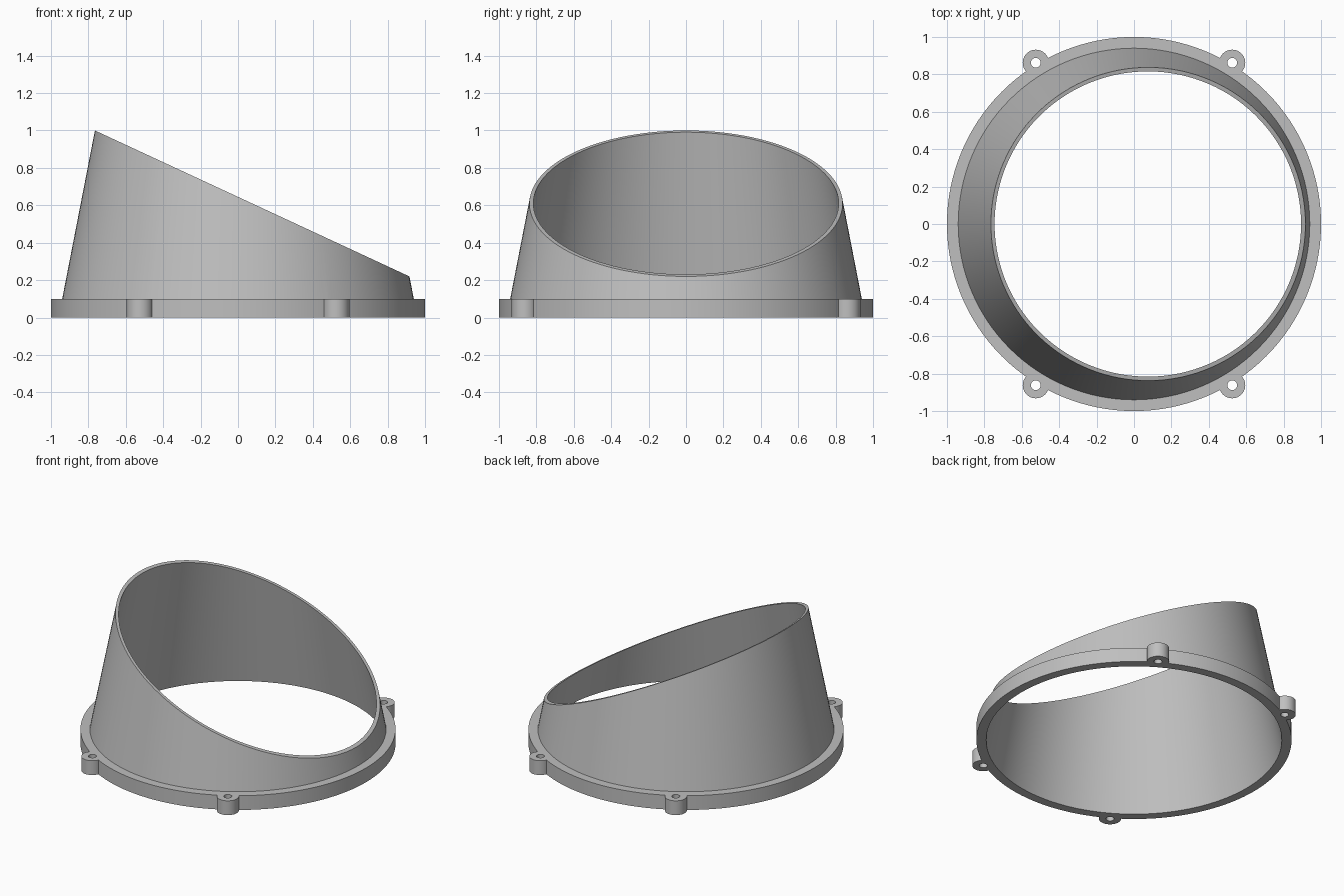
import bpy, bmesh, math

cube = bpy.data.objects.get("Cube")
if cube:
    bpy.data.objects.remove(cube, do_unlink=True)

SEGMENTS = 128
FLANGE_H = 0.1
TAPER = 0.1944                 # radius lost per unit of height
OUTER, INNER = 0.9594, 0.9380  # wall radii at the base
CUT_Z, CUT_SLOPE = 0.645, 0.464  # slanted rim plane: z = CUT_Z - CUT_SLOPE * x

grey = bpy.data.materials.new("plain grey")
grey.use_nodes = True
colour = (0.52, 0.52, 0.52, 1)
grey.diffuse_color = colour
grey.node_tree.nodes["Principled BSDF"].inputs["Base Color"].default_value = colour


def make_object(name, bm):
    bmesh.ops.recalc_face_normals(bm, faces=bm.faces)
    mesh = bpy.data.meshes.new(name)
    bm.to_mesh(mesh)
    bm.free()
    mesh.materials.append(grey)
    obj = bpy.data.objects.new(name, mesh)
    bpy.context.collection.objects.link(obj)
    return obj


def rim_point(base, c):
    """Radius and height where a tapered wall meets the slanted plane."""
    z = (CUT_Z - CUT_SLOPE * base * c) / (1 - CUT_SLOPE * TAPER * c)
    return base - TAPER * z, z


def cylinder(name, x, y, radius, z0, z1, sides):
    bm = bmesh.new()
    bmesh.ops.create_cone(bm, cap_ends=True, segments=sides, radius1=radius,
                          radius2=radius, depth=z1 - z0)
    bmesh.ops.translate(bm, verts=bm.verts, vec=(x, y, (z0 + z1) / 2))
    return make_object(name, bm)


# Tapered sleeve and base flange as one closed, revolved section
bm = bmesh.new()
sections = []
for i in range(SEGMENTS):
    a = 2 * math.pi * i / SEGMENTS
    c, s = math.cos(a), math.sin(a)
    profile = [(INNER, 0), (1, 0), (1, FLANGE_H),
               (OUTER - TAPER * FLANGE_H, FLANGE_H),
               rim_point(OUTER, c), rim_point(INNER, c)]
    sections.append([bm.verts.new((r * c, r * s, z)) for r, z in profile])
for i, here in enumerate(sections):
    after = sections[(i + 1) % SEGMENTS]
    for j in range(len(here)):
        k = (j + 1) % len(here)
        bm.faces.new((here[j], after[j], after[k], here[k]))
body = make_object("angled_sleeve_with_flange", bm)

# Screw lugs joined to the flange, then drilled through
spots = [(sx * 0.525, sy * 0.862) for sx in (-1, 1) for sy in (-1, 1)]
tools = [(cylinder("screw_lug", x, y, 0.07, 0, FLANGE_H, 40), 'UNION') for x, y in spots]
tools += [(cylinder("screw_hole", x, y, 0.026, -0.05, FLANGE_H + 0.05, 24), 'DIFFERENCE')
          for x, y in spots]
for tool, operation in tools:
    mod = body.modifiers.new(tool.name, 'BOOLEAN')
    mod.operation = operation
    mod.solver = 'EXACT'
    mod.object = tool
    tool.hide_render = True

bpy.ops.object.select_all(action='DESELECT')
body.select_set(True)
bpy.context.view_layer.objects.active = body
for mod in list(body.modifiers):
    bpy.ops.object.modifier_apply(modifier=mod.name)
for tool, _ in tools:
    bpy.data.objects.remove(tool, do_unlink=True)
bpy.ops.object.shade_smooth_by_angle(angle=math.radians(30))
